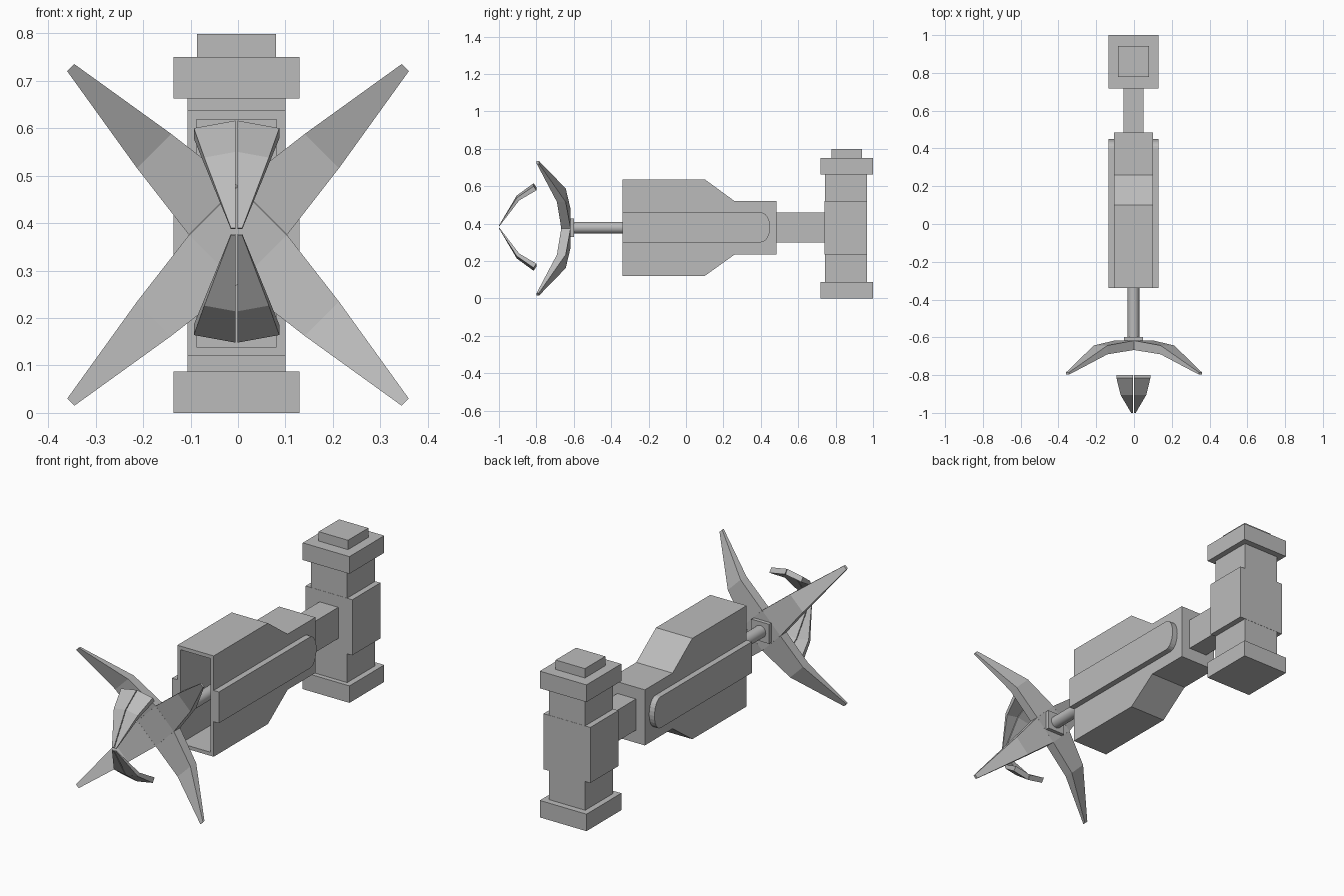
import bpy, bmesh, math
from mathutils import Vector

if "Cube" in bpy.data.objects:
    bpy.data.objects.remove(bpy.data.objects["Cube"], do_unlink=True)

GREY = (0.5, 0.5, 0.5, 1)
mat = bpy.data.materials.new("plain grey")
mat.use_nodes = True
mat.diffuse_color = GREY
mat.node_tree.nodes["Principled BSDF"].inputs["Base Color"].default_value = GREY

CX = -0.003   # centre line of the body
CZ = 0.378    # height of the shaft axis


def loft(bm, rings):
    """Skin a series of equal-sized point rings and cap both ends."""
    loops = [[bm.verts.new(p) for p in ring] for ring in rings]
    n = len(loops[0])
    for a, b in zip(loops, loops[1:]):
        for i in range(n):
            j = (i + 1) % n
            bm.faces.new((a[i], a[j], b[j], b[i]))
    bm.faces.new(loops[0])
    bm.faces.new(loops[-1])


def finish(bm, name):
    bmesh.ops.recalc_face_normals(bm, faces=bm.faces)
    mesh = bpy.data.meshes.new(name)
    bm.to_mesh(mesh)
    bm.free()
    mesh.materials.append(mat)
    obj = bpy.data.objects.new(name, mesh)
    bpy.context.collection.objects.link(obj)
    return obj


def prism(bm, profile, x0, x1):
    """Extrude a (y, z) profile sideways."""
    loft(bm, [[(x, y, z) for y, z in profile] for x in (x0, x1)])


def box(name, half, y0, y1, z0, z1):
    bm = bmesh.new()
    prism(bm, [(y0, z0), (y1, z0), (y1, z1), (y0, z1)], CX - half, CX + half)
    return finish(bm, name)


# Housing: tapered side profile with an open front
bm = bmesh.new()
prism(bm, [(-0.34, 0.12), (0.10, 0.12), (0.26, 0.235), (0.485, 0.235),
           (0.485, 0.52), (0.26, 0.52), (0.10, 0.637), (-0.34, 0.637)],
      CX - 0.103, CX + 0.103)
bmesh.ops.recalc_face_normals(bm, faces=bm.faces)
front = min(bm.faces, key=lambda f: f.calc_center_median().y)
bmesh.ops.inset_region(bm, faces=[front], thickness=0.026)
moved = bmesh.ops.extrude_face_region(bm, geom=[front])["geom"]
bmesh.ops.translate(bm, vec=(0, 0.43, 0),
                    verts=[v for v in moved if isinstance(v, bmesh.types.BMVert)])
if front.is_valid:
    bmesh.ops.delete(bm, geom=[front], context="FACES_ONLY")
finish(bm, "housing")

# Side rails with rounded back ends
rail = [(-0.34, 0.30), (-0.34, 0.46)]
for i in range(13):
    a = math.pi * (0.5 - i / 12)
    rail.append((0.40 + 0.05 * math.cos(a), 0.38 + 0.08 * math.sin(a)))
for side, name in ((1, "left_rail"), (-1, "right_rail")):
    bm = bmesh.new()
    prism(bm, rail, CX + side * 0.10, CX + side * 0.133)
    finish(bm, name)

# Neck and upright handle post
box("neck", 0.053, 0.48, 0.75, 0.30, 0.46)
box("post", 0.103, 0.742, 0.968, 0.05, 0.70)
box("post_grip", 0.1325, 0.741, 0.969, 0.235, 0.52)
box("bottom_cap", 0.1325, 0.718, 1.0, 0.0, 0.087)
box("top_cap", 0.1325, 0.718, 1.0, 0.662, 0.75)
box("top_plate", 0.083, 0.777, 0.942, 0.74, 0.798)

# Shaft and collar
bpy.ops.mesh.primitive_cylinder_add(vertices=24, radius=0.031, depth=0.71,
                                    location=(CX, -0.255, CZ),
                                    rotation=(math.pi / 2, 0, 0))
shaft = bpy.context.object
shaft.name = "shaft"
shaft.data.materials.append(mat)
bpy.ops.object.shade_smooth_by_angle()
box("collar", 0.05, -0.625, -0.598, CZ - 0.05, CZ + 0.05)

# Four swept blades around a flat diamond hub
# stations: radius, half width, front y, back y
STATIONS = [(0.073, 0.073, -0.667, -0.617),
            (0.250, 0.051, -0.690, -0.643),
            (0.4985, 0.0106, -0.798, -0.786)]
bm = bmesh.new()
loft(bm, [[(0.103 * math.cos(k * math.pi / 2), y,
            0.375 + 0.103 * math.sin(k * math.pi / 2)) for k in range(4)]
          for y in (-0.667, -0.617)])
for k in range(4):
    a = math.pi / 4 + k * math.pi / 2
    out = Vector((math.cos(a), 0, math.sin(a)))
    across = Vector((-math.sin(a), 0, math.cos(a)))
    rings = []
    for r, w, yf, yb in STATIONS:
        rings.append([out * r + across * s + Vector((0, y, 0.375))
                      for s, y in ((-w, yf), (w, yf), (w, yb), (-w, yb))])
    loft(bm, rings)
finish(bm, "cross_blades")

# Curved claws, each made of two halves sloping away from the middle
# stations: y, height above axis, outer x, side drop, thickness offset y and z
CLAW = [(-1.0, 0.008, 0.012, 0.0, 0.003, -0.003),
        (-0.905, 0.168, 0.068, 0.012, 0.013, -0.014),
        (-0.815, 0.234, 0.090, 0.016, 0.015, -0.022)]
for up, name in ((1, "upper_claw"), (-1, "lower_claw")):
    bm = bmesh.new()
    for side in (1, -1):
        rings = []
        for y, h, w, drop, ty, tz in CLAW:
            ring = []
            for x, z, t in ((0.002, h, 0), (w, h - drop, 0),
                            (w, h - drop, 1), (0.002, h, 1)):
                ring.append((CX + side * x, y + t * ty, 0.382 + up * (z + t * tz)))
            rings.append(ring)
        loft(bm, rings)
    finish(bm, name)
